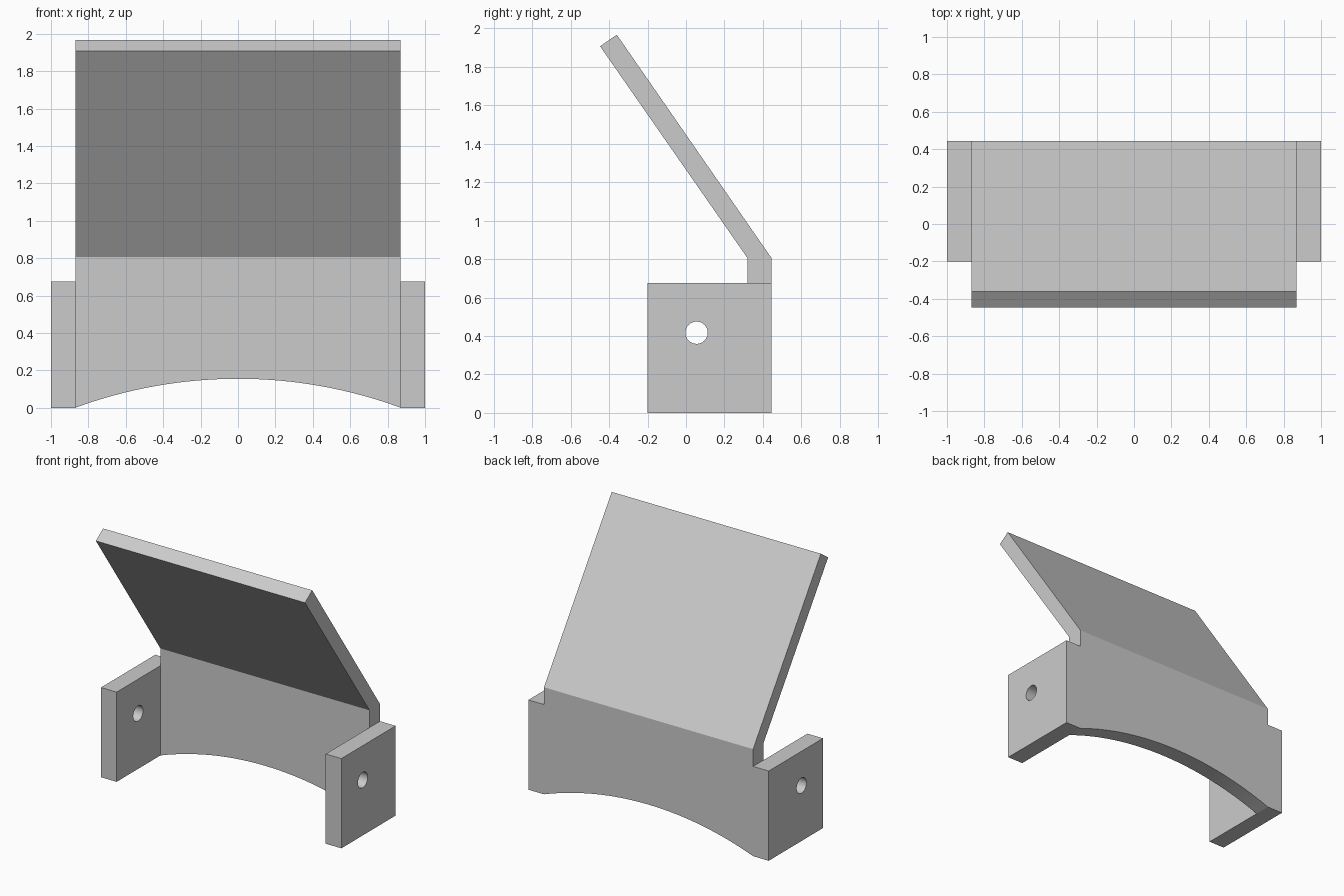
import bpy, bmesh, math
from mathutils import Vector

cube = bpy.data.objects.get("Cube")
if cube:
    bpy.data.objects.remove(cube, do_unlink=True)

# Main sizes
INNER, OUTER = 0.87, 1.0
FRONT, BACK, WALL_FRONT = -0.2, 0.445, 0.32
EAR_TOP, BEND = 0.675, 0.805
ARCH = 0.155

grey = bpy.data.materials.new("plain grey")
grey.use_nodes = True
colour = (0.6, 0.6, 0.6, 1)
grey.diffuse_color = colour
grey.node_tree.nodes["Principled BSDF"].inputs["Base Color"].default_value = colour


def make_object(name, bm):
    bmesh.ops.recalc_face_normals(bm, faces=bm.faces)
    mesh = bpy.data.meshes.new(name)
    bm.to_mesh(mesh)
    bm.free()
    mesh.materials.append(grey)
    obj = bpy.data.objects.new(name, mesh)
    bpy.context.collection.objects.link(obj)
    return obj


def select_only(obj):
    bpy.ops.object.select_all(action='DESELECT')
    obj.select_set(True)
    bpy.context.view_layer.objects.active = obj


def extrude(bm, face, offset):
    """Extrude a face, returning its moved vertices."""
    geom = bmesh.ops.extrude_face_region(bm, geom=[face])["geom"]
    verts = [g for g in geom if isinstance(g, bmesh.types.BMVert)]
    bmesh.ops.translate(bm, verts=verts, vec=offset)
    return verts


# Back wall with an arched underside, continuing into the leaning panel
radius = (INNER ** 2 + ARCH ** 2) / (2 * ARCH)
half = math.asin(INNER / radius)
steps = 32
angles = [half * (2 * i / steps - 1) for i in range(steps + 1)]
profile = [(radius * math.sin(a), ARCH - radius * (1 - math.cos(a))) for a in angles]
profile += [(INNER, BEND), (-INNER, BEND)]
bm = bmesh.new()
wall = bm.faces.new([bm.verts.new((x, WALL_FRONT, z)) for x, z in profile])
extrude(bm, wall, Vector((0, BACK - WALL_FRONT, 0)))
bm.normal_update()
top = next(f for f in bm.faces if all(abs(v.co.z - BEND) < 1e-4 for v in f.verts))
geom = bmesh.ops.extrude_face_region(bm, geom=[top])["geom"]
for v in (g for g in geom if isinstance(g, bmesh.types.BMVert)):
    is_back = v.co.y > (WALL_FRONT + BACK) / 2
    v.co.y, v.co.z = (-0.36, 1.967) if is_back else (-0.447, 1.907)
# Remove the old top face left inside the bend
inner = [f for f in bm.faces if all(abs(v.co.z - BEND) < 1e-4 for v in f.verts)]
bmesh.ops.delete(bm, geom=inner, context='FACES_ONLY')
shield = make_object("back_wall_and_panel", bm)
select_only(shield)
bpy.ops.object.shade_smooth_by_angle(angle=math.radians(20))

# Round cutter for the pivot holes
bpy.ops.mesh.primitive_cylinder_add(vertices=32, radius=0.058, depth=3,
                                    location=(0, 0.055, 0.417),
                                    rotation=(0, math.pi / 2, 0))
cutter = bpy.context.object
cutter.name = "hole_cutter"
cutter.hide_render = True
cutter.data.materials.append(grey)

# Side plates, each with a hole
for name, side in (("left_side_plate", 1), ("right_side_plate", -1)):
    bm = bmesh.new()
    corners = [(FRONT, 0), (BACK, 0), (BACK, EAR_TOP), (FRONT, EAR_TOP)]
    face = bm.faces.new([bm.verts.new((side * INNER, y, z)) for y, z in corners])
    extrude(bm, face, Vector((side * (OUTER - INNER), 0, 0)))
    plate = make_object(name, bm)
    cut = plate.modifiers.new("hole", 'BOOLEAN')
    cut.operation = 'DIFFERENCE'
    cut.solver = 'EXACT'
    cut.object = cutter
    select_only(plate)
    bpy.ops.object.modifier_apply(modifier=cut.name)
    bpy.ops.object.shade_smooth_by_angle(angle=math.radians(30))

bpy.data.objects.remove(cutter, do_unlink=True)
